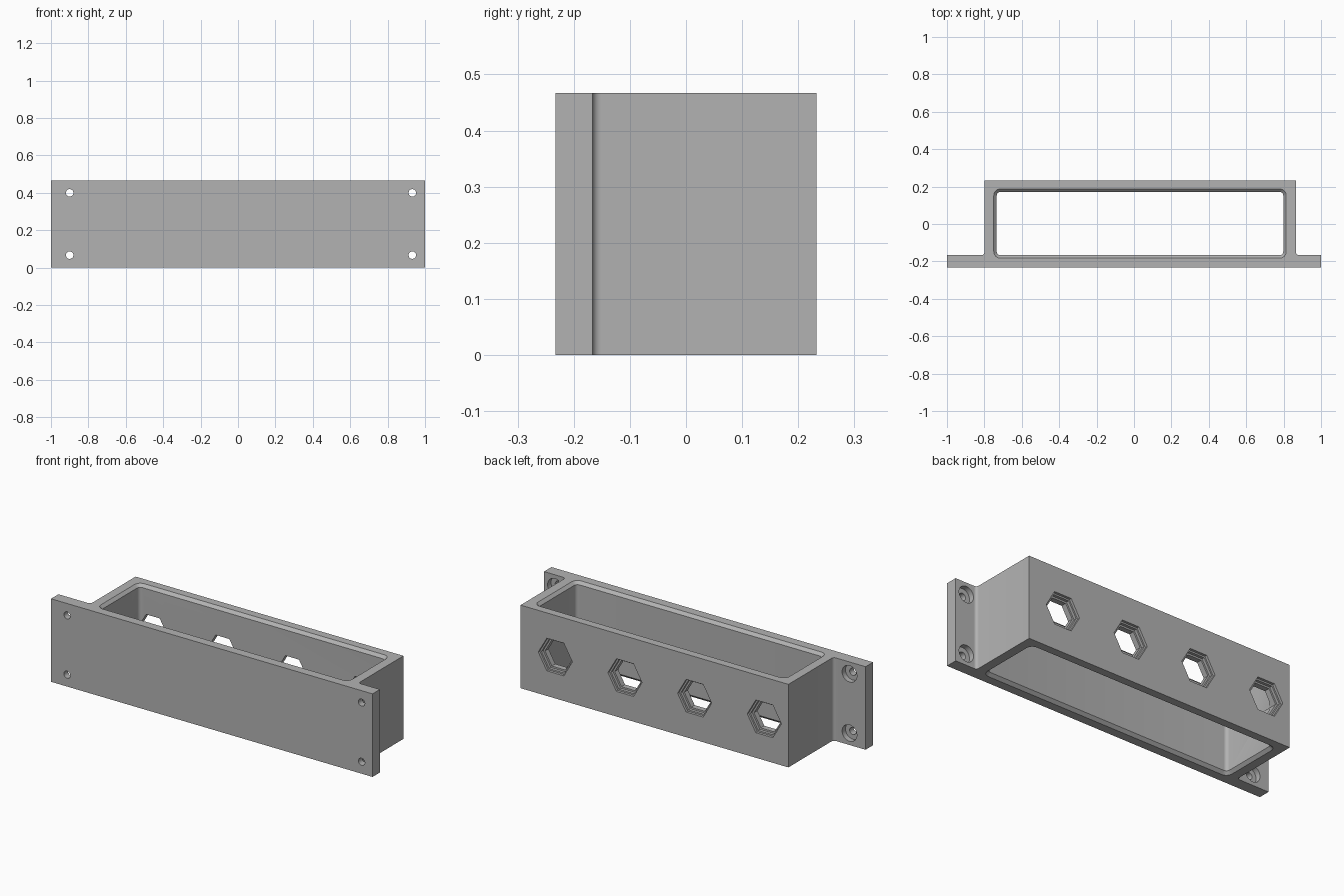
import bpy, bmesh
from math import sin, cos, pi, radians

cube = bpy.data.objects.get("Cube")
if cube:
    bpy.data.objects.remove(cube, do_unlink=True)

HEIGHT = 0.467
FRONT, BACK, FLANGE = -0.233, 0.233, -0.167
LEFT, RIGHT = 0.866, -0.8

grey = bpy.data.materials.new("plain_grey")
grey.use_nodes = True
grey.diffuse_color = (0.45, 0.45, 0.45, 1)
grey.node_tree.nodes["Principled BSDF"].inputs["Base Color"].default_value = (0.45, 0.45, 0.45, 1)


def loft(name, rings):
    """Closed solid through a list of equal-length point rings."""
    bm = bmesh.new()
    loops = [[bm.verts.new(p) for p in ring] for ring in rings]
    n = len(loops[0])
    for a, b in zip(loops, loops[1:]):
        for i in range(n):
            j = (i + 1) % n
            bm.faces.new((a[i], a[j], b[j], b[i]))
    bm.faces.new(loops[0])
    bm.faces.new(loops[-1])
    bmesh.ops.recalc_face_normals(bm, faces=bm.faces)
    mesh = bpy.data.meshes.new(name)
    bm.to_mesh(mesh)
    bm.free()
    obj = bpy.data.objects.new(name, mesh)
    bpy.context.collection.objects.link(obj)
    mesh.materials.append(grey)
    return obj


def arc(cx, cy, r, start, end, steps=6):
    angles = [radians(start + (end - start) * i / steps) for i in range(steps + 1)]
    return [(cx + r * cos(a), cy + r * sin(a)) for a in angles]


def stepped_bore(name, x, z, profile, sides):
    """Cutter along y with (y, radius) steps."""
    turns = [2 * pi * i / sides for i in range(sides)]
    return loft(name, [[(x + r * cos(a), y, z + r * sin(a)) for a in turns] for y, r in profile])


def rounded_ring(grow, z):
    """Cavity outline, widened by grow."""
    x0, x1 = -0.734 - grow, 0.798 + grow
    y0, y1 = -0.167 - grow, 0.172 + grow
    r = 0.02 + grow
    pts = (arc(x1 - r, y1 - r, r, 0, 90) + arc(x0 + r, y1 - r, r, 90, 180)
           + arc(x0 + r, y0 + r, r, 180, 270) + arc(x1 - r, y0 + r, r, 270, 360))
    return [(x, y, z) for x, y in pts]


# Mounting plate and box body in one outline, with filleted inner corners
f = 0.016
outline = [(-1, FRONT), (1, FRONT), (1, FLANGE)]
outline += arc(LEFT + f, FLANGE + f, f, 270, 180)
outline += [(LEFT, BACK), (RIGHT, BACK)]
outline += arc(RIGHT - f, FLANGE + f, f, 0, -90)
outline += [(-1, FLANGE)]
holder = loft("tool_holder", [[(x, y, z) for x, y in outline] for z in (0, HEIGHT)])

# Open cavity, chamfered at both rims
c = 0.016
cutters = [loft("cavity_cutter", [
    rounded_ring(2 * c, -c), rounded_ring(0, c),
    rounded_ring(0, HEIGHT - c), rounded_ring(2 * c, HEIGHT + c)])]

# Stepped hexagonal sockets in the back wall
socket = [(0.26, 0.106), (0.219, 0.106), (0.219, 0.096),
          (0.203, 0.096), (0.203, 0.085), (0.12, 0.085)]
for i in range(4):
    cutters.append(stepped_bore("socket_cutter", -0.65 + i * 0.4333, 0.233, socket, 6))

# Counterbored screw holes in the plate ends
screw = [(-0.26, 0.02), (-0.197, 0.02), (-0.197, 0.046), (-0.14, 0.046)]
for x in (-0.9, 0.932):
    for z in (0.067, 0.4):
        cutters.append(stepped_bore("screw_cutter", x, z, screw, 32))

# Cut everything and bake the result
for cutter in cutters:
    mod = holder.modifiers.new(cutter.name, "BOOLEAN")
    mod.operation = "DIFFERENCE"
    mod.solver = "EXACT"
    mod.object = cutter
graph = bpy.context.evaluated_depsgraph_get()
baked = bpy.data.meshes.new_from_object(holder.evaluated_get(graph))
holder.modifiers.clear()
holder.data = baked
for cutter in cutters:
    bpy.data.objects.remove(cutter, do_unlink=True)

# Smooth the rounded corners, keep the edges crisp
bpy.ops.object.select_all(action="DESELECT")
holder.select_set(True)
bpy.context.view_layer.objects.active = holder
bpy.ops.object.shade_smooth_by_angle(angle=radians(30))
